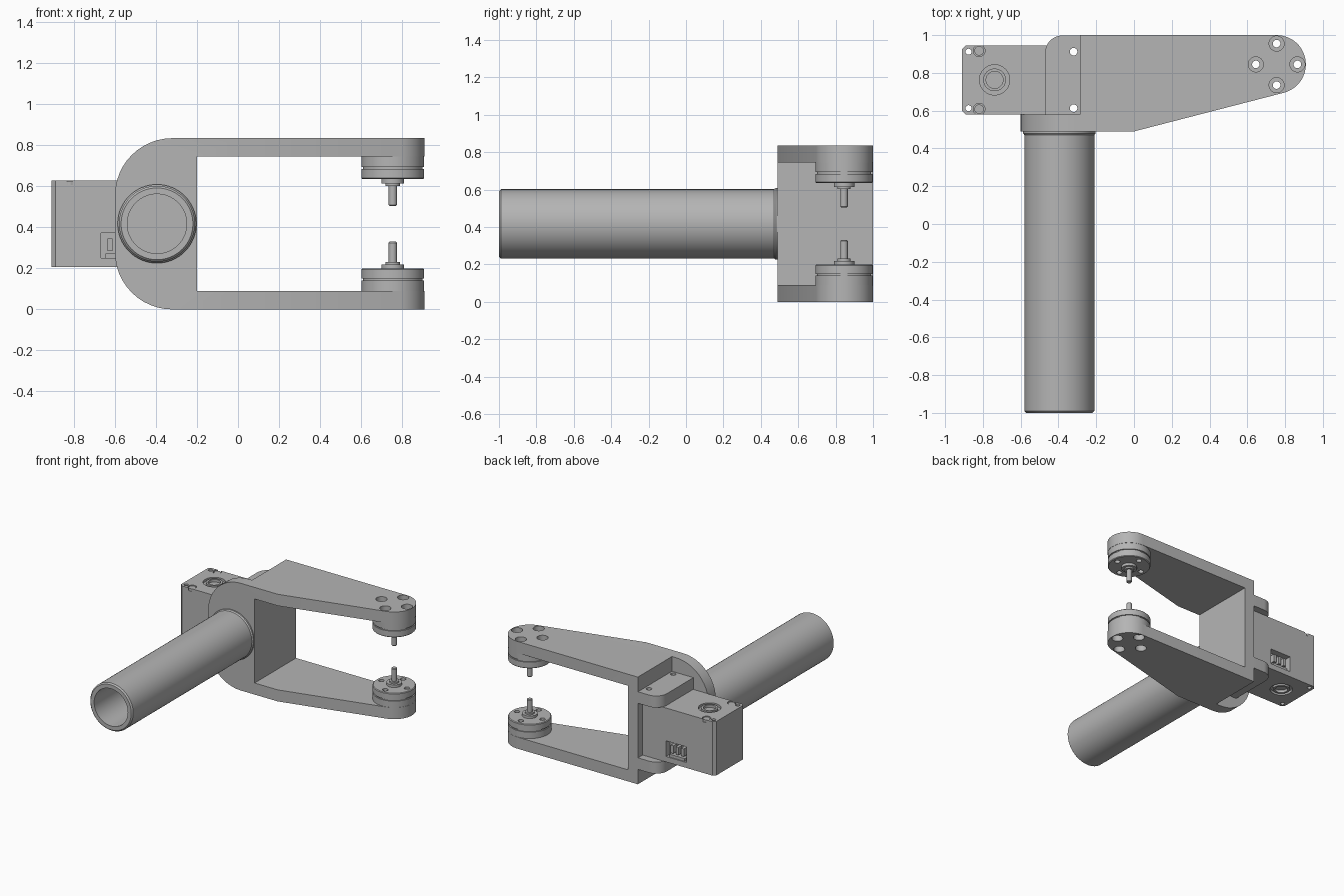
import bpy, bmesh
from math import sin, cos, pi, radians
from mathutils import Matrix, Vector

old = bpy.data.objects.get("Cube")
if old:
    bpy.data.objects.remove(old)

H = 0.835                    # overall height, parts mirror about H / 2
PIVOT = (0.755, 0.845)       # axis of the two spindles
GREY = (0.46, 0.46, 0.46, 1)

mat = bpy.data.materials.new("plain grey")
mat.use_nodes = True
mat.diffuse_color = GREY
mat.node_tree.nodes["Principled BSDF"].inputs["Base Color"].default_value = GREY


def arc(cx, cy, r, a0, a1, n=12):
    return [(cx + r * cos(radians(a0 + (a1 - a0) * i / n)),
             cy + r * sin(radians(a0 + (a1 - a0) * i / n))) for i in range(n + 1)]


def prism(bm, pts, axis, lo, hi):
    """Extrude an outline along y or z."""
    put = (lambda a, b: (a, lo, b)) if axis == 'y' else (lambda a, b: (a, b, lo))
    face = bm.faces.new([bm.verts.new(put(a, b)) for a, b in pts])
    new = bmesh.ops.extrude_face_region(bm, geom=[face])["geom"]
    step = Vector((0, hi - lo, 0)) if axis == 'y' else Vector((0, 0, hi - lo))
    bmesh.ops.translate(bm, vec=step, verts=[v for v in new if isinstance(v, bmesh.types.BMVert)])


def box(bm, x0, x1, y0, y1, z0, z1):
    prism(bm, [(x0, y0), (x1, y0), (x1, y1), (x0, y1)], 'z', z0, z1)


def lathe(bm, profile, x, y, z=0, closed=False, tilt=0, steps=48):
    """Turn a (radius, height) profile around an upright or tilted axis."""
    m = Matrix.Translation((x, y, z)) @ Matrix.Rotation(tilt, 4, 'X')
    vs = [bm.verts.new(m @ Vector((r, 0, h))) for r, h in profile]
    pairs = list(zip(vs, vs[1:])) + ([(vs[-1], vs[0])] if closed else [])
    es = [bm.edges.new(p) for p in pairs]
    bmesh.ops.spin(bm, geom=vs + es, cent=(x, y, z), axis=m.to_3x3() @ Vector((0, 0, 1)),
                   angle=2 * pi, steps=steps)
    bmesh.ops.remove_doubles(bm, verts=bm.verts, dist=1e-5)


def rod(bm, x, y, r, z0, z1, steps=24):
    lathe(bm, [(0, z0), (r, z0), (r, z1), (0, z1)], x, y, steps=steps)


def make(name, bm):
    bmesh.ops.recalc_face_normals(bm, faces=bm.faces)
    me = bpy.data.meshes.new(name)
    bm.to_mesh(me)
    bm.free()
    me.materials.append(mat)
    ob = bpy.data.objects.new(name, me)
    bpy.context.collection.objects.link(ob)
    return ob


def activate(ob):
    bpy.ops.object.select_all(action='DESELECT')
    ob.select_set(True)
    bpy.context.view_layer.objects.active = ob


def boolean(ob, tool, op='DIFFERENCE'):
    activate(ob)
    mod = ob.modifiers.new("cut", 'BOOLEAN')
    mod.operation, mod.object, mod.solver = op, tool, 'EXACT'
    bpy.ops.object.modifier_apply(modifier=mod.name)


def discard(ob):
    bpy.data.objects.remove(ob)


parts = []

# Bolt holes through both arm ends, counterbored on the outside
bm = bmesh.new()
for dx, dy in ((0.11, 0), (-0.11, 0), (0, 0.11), (0, -0.11)):
    lathe(bm, [(0, -0.1), (0.04, -0.1), (0.04, 0.045), (0.02, 0.045), (0.02, H - 0.045),
               (0.04, H - 0.045), (0.04, H + 0.1), (0, H + 0.1)],
          PIVOT[0] + dx, PIVOT[1] + dy, steps=24)
bolt_cutter = make("bolt_cutter", bm)

# Fork: side outline of the C crossed with the plan outline
bm = bmesh.new()
R = 0.28
prism(bm, [(1, 0), (1, 0.09), (-0.2, 0.09), (-0.2, H - 0.09), (1, H - 0.09), (1, H)]
      + arc(-0.6 + R, H - R, R, 90, 180) + arc(-0.6 + R, R, R, 180, 270), 'y', 0.4, 1.1)
fork = make("fork", bm)
bm = bmesh.new()
prism(bm, [(-0.7, 0.49), (0, 0.49)] + arc(*PIVOT, 0.155, -75, 90, 20)
      + [(-0.285, 1.0), (-0.285, 0.58), (-0.7, 0.58)], 'z', -0.1, H + 0.1)
plan = make("plan_cutter", bm)
boolean(fork, plan, 'INTERSECT')
boolean(fork, bolt_cutter)
discard(plan)
parts.append(fork)

# Spindles: boss, grooved flange, stepped hub and pin
spindle = [(0, 0.06), (0.153, 0.06), (0.153, 0.14), (0.145, 0.14), (0.145, 0.15),
           (0.153, 0.15), (0.153, 0.195), (0.148, 0.2), (0.055, 0.2), (0.055, 0.22),
           (0.035, 0.22), (0.035, 0.232), (0.02, 0.232), (0.02, 0.325), (0.016, 0.33), (0, 0.33)]
for name, flip in (("lower_spindle", False), ("upper_spindle", True)):
    bm = bmesh.new()
    lathe(bm, [(r, H - z if flip else z) for r, z in spindle], *PIVOT)
    ob = make(name, bm)
    boolean(ob, bolt_cutter)
    parts.append(ob)
discard(bolt_cutter)

# Hollow handle with a small collar where it meets the fork
bm = bmesh.new()
lathe(bm, [(0.145, -1), (0.175, -1), (0.185, -0.99), (0.185, 0.47), (0.192, 0.48),
           (0.192, 0.49), (0.145, 0.49)], -0.395, 0, H / 2, closed=True, tilt=-pi / 2, steps=64)
parts.append(make("handle", bm))

# Vertical holes shared by the tabs and the motor box
bm = bmesh.new()
for y in (0.613, 0.912):
    rod(bm, -0.32, y, 0.02, -0.1, 1)
    rod(bm, -0.876, y, 0.016, -0.1, 1)
hole_cutter = make("hole_cutter", bm)

# Clamp tabs above and below the motor box
for name, z0 in (("upper_tab", 0.63), ("lower_tab", H - 0.72)):
    bm = bmesh.new()
    prism(bm, [(-0.25, 0.57), (-0.25, 0.998)] + arc(-0.38, 0.908, 0.09, 90, 180)
          + [(-0.47, 0.57)], 'z', z0, z0 + 0.09)
    ob = make(name, bm)
    boolean(ob, hole_cutter)
    parts.append(ob)

# Motor box with chamfered end corners
X0, Y0, Y1, Z0, Z1, C = -0.91, 0.58, 0.945, 0.208, 0.628, 0.02
CAP = (-0.738, 0.763)
bm = bmesh.new()
prism(bm, [(X0, Y0 + C), (X0 + C, Y0), (-0.285, Y0), (-0.285, Y1), (X0 + C, Y1), (X0, Y1 - C)],
      'z', Z0, Z1)
motor = make("motor_box", bm)
boolean(motor, hole_cutter)
discard(hole_cutter)

# Recesses: cap rings, screw notches and side sockets
bm = bmesh.new()
for z0, z1 in ((Z1 - 0.02, Z1 + 0.05), (Z0 - 0.05, Z0 + 0.02)):
    lathe(bm, [(0.06, z0), (0.08, z0), (0.08, z1), (0.06, z1)], *CAP, closed=True)
    rod(bm, *CAP, 0.045, z0, z1, 32)
for y in (0.608, 0.917):
    rod(bm, -0.82, y, 0.031, Z1 - 0.022, Z1 + 0.05)
for y in (Y0, Y1):
    box(bm, -0.668, -0.49, y - 0.05, y + 0.05, 0.25, 0.372)
tool = make("recess_cutter", bm)
boolean(motor, tool)
discard(tool)
parts.append(motor)

# Screws sitting in the notches
bm = bmesh.new()
for y in (0.608, 0.917):
    rod(bm, -0.82, y, 0.025, Z1 - 0.03, Z1 - 0.004)
parts.append(make("motor_screws", bm))

# Socket housings with contact pins
bm = bmesh.new()
for y in (Y0 + 0.03, Y1 - 0.03):
    box(bm, -0.645, -0.513, y - 0.022, y + 0.022, 0.25, 0.272)
    for x in (-0.625, -0.58, -0.535):
        box(bm, x - 0.012, x + 0.012, y - 0.022, y + 0.022, 0.285, 0.345)
parts.append(make("socket_pins", bm))

# Smooth round surfaces, keep edges sharp
for ob in parts:
    activate(ob)
    bpy.ops.object.shade_smooth_by_angle(angle=radians(30))
